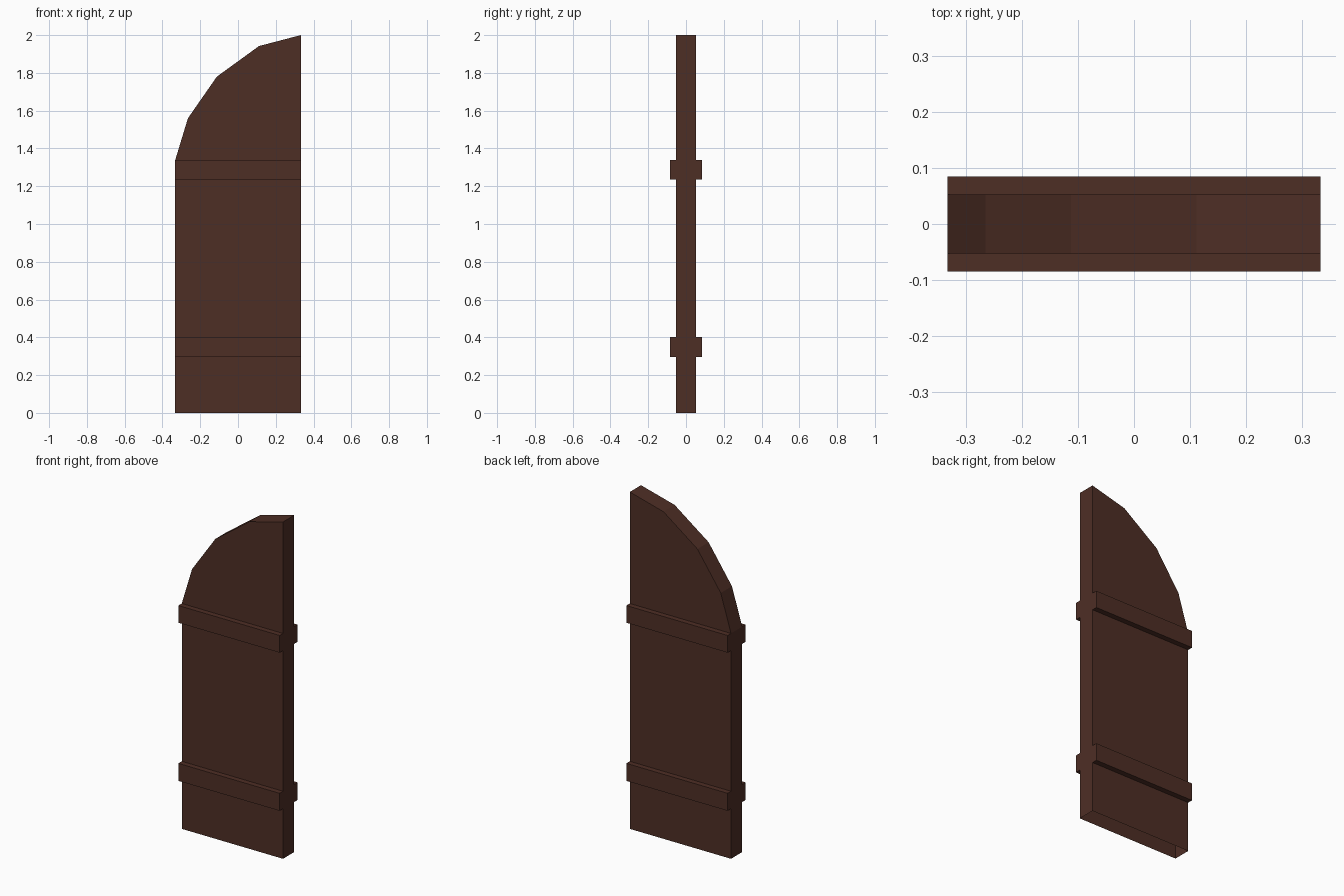
import bpy, bmesh

if "Cube" in bpy.data.objects:
    bpy.data.objects.remove(bpy.data.objects["Cube"])

wood = bpy.data.materials.new("dark brown wood")
wood.diffuse_color = (0.076, 0.0275, 0.0185, 1)
wood.use_nodes = True
wood.node_tree.nodes["Principled BSDF"].inputs["Base Color"].default_value = wood.diffuse_color

HALF_W, HALF_T, BATTEN_Y = 0.3325, 0.0525, 0.0845


def prism(name, profile, axis, lo, hi, drop):
    """Extrude a 2D profile along axis (x: profile is y,z / y: profile is x,z);
    drop(normal, centre) picks faces to leave open."""
    bm = bmesh.new()
    place = (lambda p, d: (d, p[0], p[1])) if axis == "x" else (lambda p, d: (p[0], d, p[1]))
    a = [bm.verts.new(place(p, lo)) for p in profile]
    b = [bm.verts.new(place(p, hi)) for p in profile]
    n = len(profile)
    bm.faces.new(a)
    bm.faces.new(b[::-1])
    for i in range(n):
        j = (i + 1) % n
        bm.faces.new((a[j], a[i], b[i], b[j]))
    bmesh.ops.recalc_face_normals(bm, faces=bm.faces)
    bm.normal_update()
    gone = [f for f in bm.faces if drop(f.normal)]
    bmesh.ops.delete(bm, geom=gone, context="FACES_ONLY")
    me = bpy.data.meshes.new(name)
    bm.to_mesh(me)
    bm.free()
    me.materials.append(wood)
    ob = bpy.data.objects.new(name, me)
    bpy.context.collection.objects.link(ob)
    return ob


# Door leaf with a faceted quarter arch, open underneath
outline = [(-HALF_W, 0), (HALF_W, 0), (HALF_W, 2.0), (0.111, 1.942),
           (-0.112, 1.78), (-0.265, 1.56), (-HALF_W, 1.338)]
prism("door_panel", outline, "y", -HALF_T, HALF_T, lambda n: n.z < -0.9)

# Battens across both faces, open where they meet the panel
for level, z0, z1 in (("lower", 0.297, 0.401), ("upper", 1.236, 1.338)):
    for side, s in (("front", -1), ("back", 1)):
        y0, y1 = s * HALF_T, s * BATTEN_Y
        prism(f"{level}_{side}_batten", [(y0, z0), (y1, z0), (y1, z1), (y0, z1)],
              "x", -HALF_W, HALF_W, lambda n, s=s: n.y * s < -0.9)
